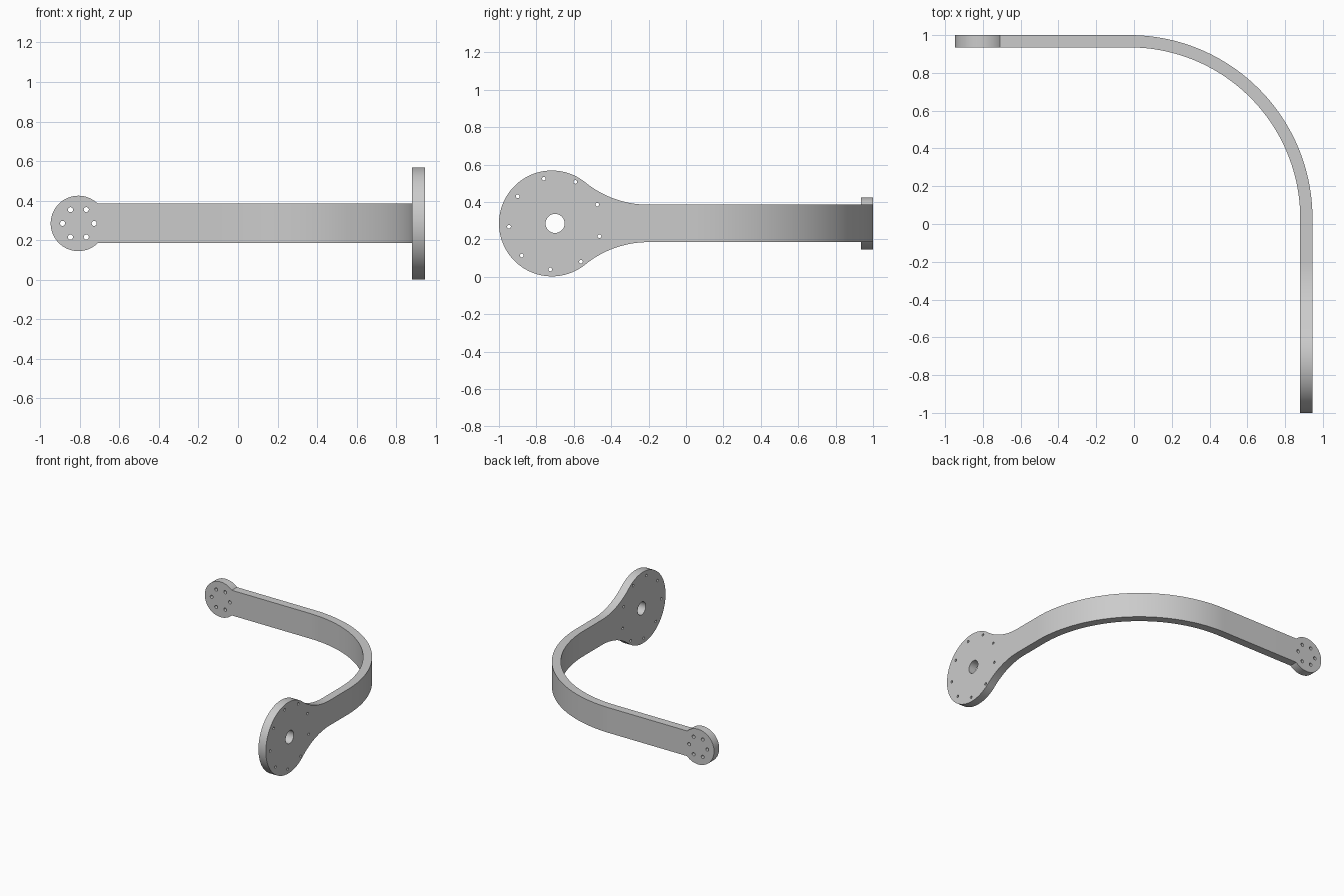
import bpy
import bmesh
from math import sin, cos, asin, atan2, radians, hypot, pi
from mathutils import Matrix

if "Cube" in bpy.data.objects:
    bpy.data.objects.remove(bpy.data.objects["Cube"], do_unlink=True)

# Shared dimensions
THICK = 0.065
HALF_H = 0.1
MID_Z = 0.285
SIDE_X = 0.945          # outer face of the side run
BACK_Y = 1.0            # outer face of the back run
NECK_Y = -0.2           # where the large flange starts to flare

grey = bpy.data.materials.new("grey_metal")
grey.use_nodes = True
colour = (0.6, 0.6, 0.6, 1)
grey.diffuse_color = colour
grey.node_tree.nodes["Principled BSDF"].inputs["Base Color"].default_value = colour


def arc(cx, cy, r, start, end, steps=32):
    """Points along an arc, angles in radians."""
    angles = [start + (end - start) * i / steps for i in range(steps + 1)]
    return [(cx + r * cos(a), cy + r * sin(a)) for a in angles]


def hole(cx, cy, r, steps=16):
    return arc(cx, cy, r, 0, 2 * pi, steps)[:-1]


def bolt_circle(cx, cy, ring, r, count, start=0):
    angles = [start + 2 * pi * i / count for i in range(count)]
    return [hole(cx + ring * cos(a), cy + ring * sin(a), r) for a in angles]


def plate(name, loops, depth, u, v, w, origin):
    """Extrude an outline with holes; u, v, w are the world directions of its axes."""
    curve = bpy.data.curves.new(name, "CURVE")
    curve.dimensions = "2D"
    curve.fill_mode = "BOTH"
    curve.extrude = depth / 2
    for loop in loops:
        spline = curve.splines.new("POLY")
        spline.points.add(len(loop) - 1)
        for point, (a, b) in zip(spline.points, loop):
            point.co = (a, b, 0, 1)
        spline.use_cyclic_u = True
    obj = bpy.data.objects.new(name, curve)
    bpy.context.collection.objects.link(obj)
    bpy.ops.object.select_all(action="DESELECT")
    obj.select_set(True)
    bpy.context.view_layer.objects.active = obj
    bpy.ops.object.convert(target="MESH")
    obj = bpy.context.object

    # Weld caps to sides and place the part in the world
    bm = bmesh.new()
    bm.from_mesh(obj.data)
    bmesh.ops.remove_doubles(bm, verts=bm.verts, dist=0.0001)
    frame = Matrix((u, v, w)).transposed().to_4x4()
    bm.transform(Matrix.Translation(origin) @ frame)
    bmesh.ops.recalc_face_normals(bm, faces=bm.faces)
    bm.to_mesh(obj.data)
    bm.free()
    obj.data.materials.clear()
    obj.data.materials.append(grey)
    bpy.ops.object.shade_smooth_by_angle(angle=radians(30))
    return obj


X, Y, Z = (1, 0, 0), (0, 1, 0), (0, 0, 1)

# Small round flange, cut flat where the arm joins it
small_x, small_r = -0.807, 0.14
cut = asin(HALF_H / small_r)
join_x = small_x + small_r * cos(cut)
small_outline = arc(small_x, 0, small_r, cut, 2 * pi - cut, 56)
plate("small_flange",
      [small_outline] + bolt_circle(small_x, 0, 0.08, 0.013, 6),
      THICK, X, Z, (0, -1, 0), (0, BACK_Y - THICK / 2, MID_Z))

# Curved arm: straight, quarter bend, straight
bend = 0.97
cx, cy = SIDE_X - bend, BACK_Y - bend
outer = [(SIDE_X, NECK_Y)] + arc(cx, cy, bend, 0, pi / 2, 64) + [(join_x, BACK_Y)]
inner = [(join_x, BACK_Y - THICK)] + arc(cx, cy, bend - THICK, pi / 2, 0, 64)
inner.append((SIDE_X - THICK, NECK_Y))
plate("curved_arm", [outer + inner], 2 * HALF_H, X, Y, Z, (0, 0, MID_Z))

# Large round flange with concave fillets running into the arm
big_y, big_r = -0.717, 0.283
run = NECK_Y - big_y
fillet = (run ** 2 + HALF_H ** 2 - big_r ** 2) / (2 * (big_r - HALF_H))
rise = HALF_H + fillet
tangent = atan2(rise, run)
upper = arc(NECK_Y, rise, fillet, -pi / 2, tangent - pi, 24)
lower = [(a, -b) for a, b in reversed(upper)]
rim = arc(big_y, 0, big_r, tangent, 2 * pi - tangent, 72)[1:-1]
hub_y = -0.70
plate("large_flange",
      [upper + rim + lower, hole(hub_y, 0, 0.051, 40)]
      + bolt_circle(hub_y, 0, 0.247, 0.01, 9, radians(24)),
      THICK, Y, Z, X, (SIDE_X - THICK / 2, 0, MID_Z))
